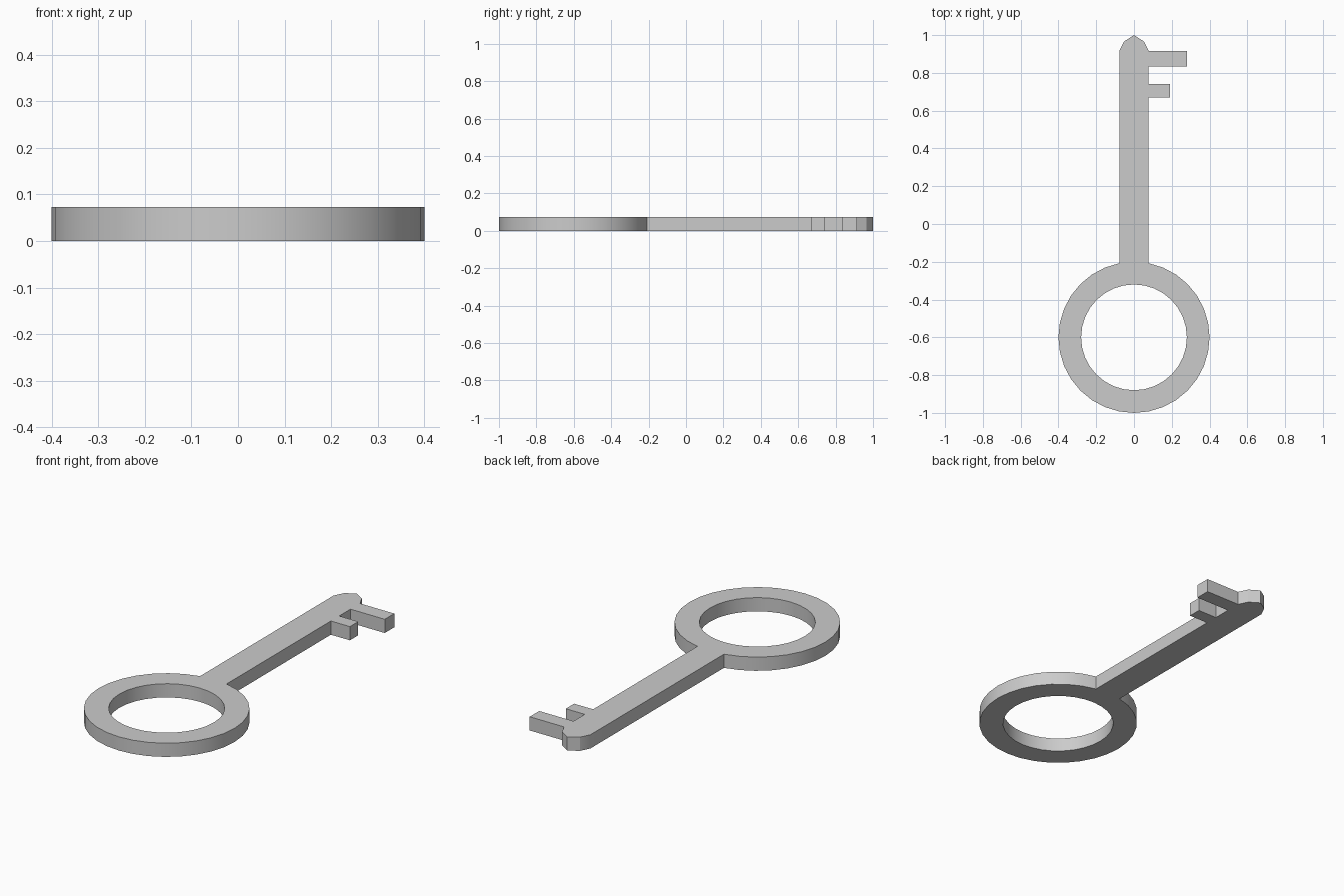
import bpy, bmesh
from math import sin, cos, pi, radians

if "Cube" in bpy.data.objects:
    bpy.data.objects.remove(bpy.data.objects["Cube"])

THICK = 0.073
SIDES = 32
STEP = 2 * pi / SIDES
BOW_Y, BOW_R, HOLE_R = -0.6, 0.4, 0.28
HALF = BOW_R * sin(STEP)          # shank meets the bow on its polygon corners


def bow_point(r, i):
    a = pi / 2 + i * STEP
    return (r * cos(a), BOW_Y + r * sin(a))


# Outer outline: bow ring, then shank, two bits and rounded tip
outline = [bow_point(BOW_R, i) for i in range(1, SIDES)]
for y0, y1, x in ((0.67, 0.74, 0.19), (0.835, 0.915, 0.28)):
    outline += [(HALF, y0), (x, y0), (x, y1), (HALF, y1)]
outline += [(0.053, 0.966), (0, 1.0), (-0.053, 0.966), (-HALF, 0.915)]

# Hole in the bow
hole = [bow_point(HOLE_R, i) for i in range(SIDES)]

bm = bmesh.new()
for loop in (outline, hole):
    verts = [bm.verts.new((x, y, 0)) for x, y in loop]
    for a, b in zip(verts, verts[1:] + verts[:1]):
        bm.edges.new((a, b))

# Fill the flat profile and raise it to full thickness
bmesh.ops.triangle_fill(bm, edges=bm.edges[:], use_beauty=True)
raised = bmesh.ops.extrude_face_region(bm, geom=bm.faces[:], use_keep_orig=True)
top = [g for g in raised["geom"] if isinstance(g, bmesh.types.BMVert)]
bmesh.ops.translate(bm, verts=top, vec=(0, 0, THICK))
bmesh.ops.recalc_face_normals(bm, faces=bm.faces[:])

mesh = bpy.data.meshes.new("key")
bm.to_mesh(mesh)
bm.free()
key = bpy.data.objects.new("key", mesh)
bpy.context.collection.objects.link(key)
bpy.context.view_layer.objects.active = key
key.select_set(True)
bpy.ops.object.shade_smooth_by_angle(angle=radians(30))
